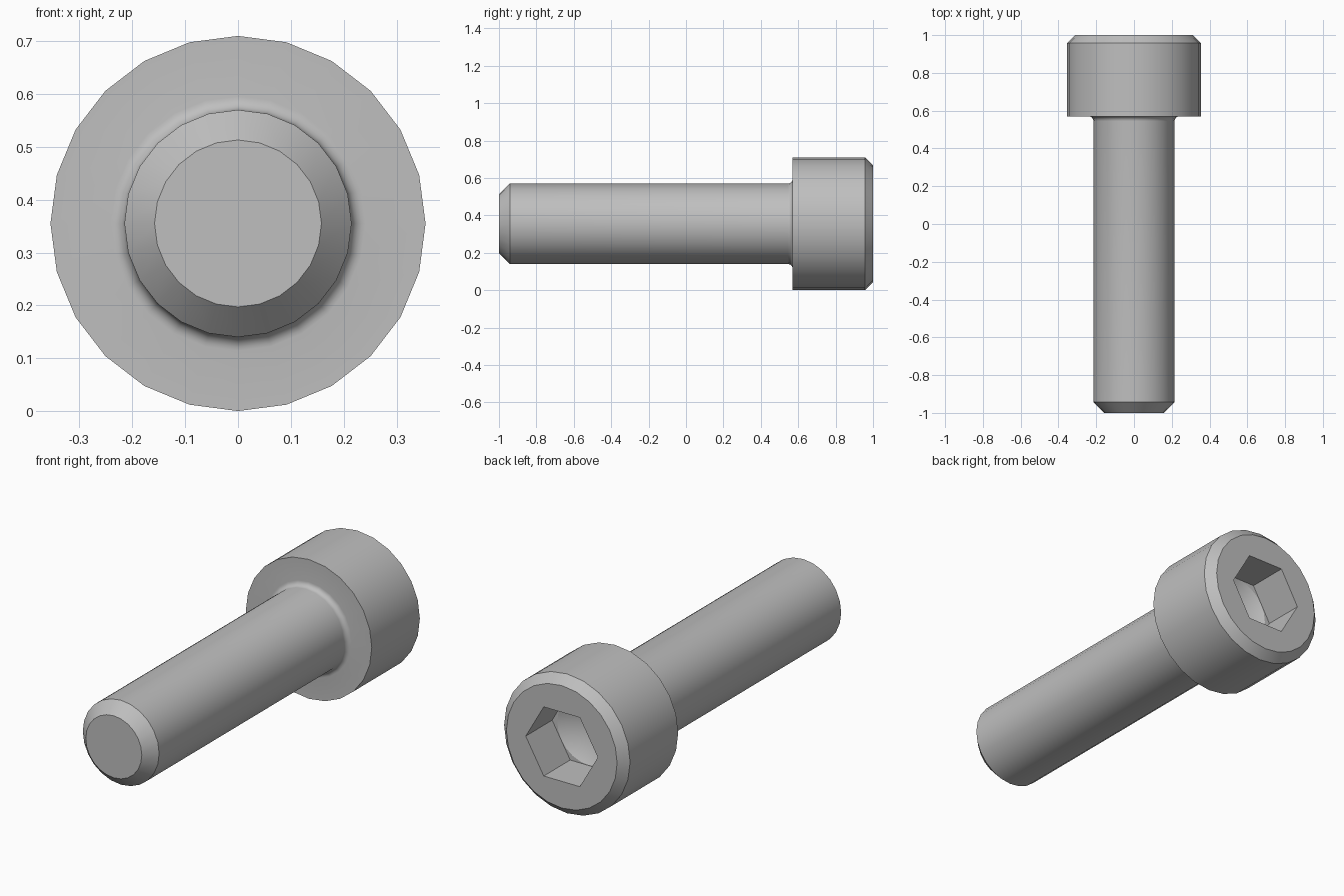
import bpy
import bmesh
from math import cos, sin, pi, radians

if "Cube" in bpy.data.objects:
    bpy.data.objects.remove(bpy.data.objects["Cube"], do_unlink=True)

SIDES = 24
HEAD_R, SHAFT_R = 0.355, 0.215
HEAD_Y = 0.57          # underside of the head
FILLET = 0.026
APOTHEM = 0.176        # half the socket width across flats
SOCKET_Y = 0.787       # socket floor

# Plain grey steel
steel = bpy.data.materials.new("grey steel")
steel.use_nodes = True
colour = (0.52, 0.52, 0.52, 1)
steel.diffuse_color = colour
steel.node_tree.nodes["Principled BSDF"].inputs["Base Color"].default_value = colour


def circle(radius):
    return lambda a: radius


def hexagon(a):
    """Radius of the hexagonal socket at angle a, corners on the x axis."""
    return APOTHEM / cos(a % (pi / 3) - pi / 6)


# Outline from the tip to the socket floor: (y, radius rule)
rings = [(-1, circle(0.158)), (-0.942, circle(SHAFT_R))]
steps = 6
for i in range(steps + 1):                     # fillet under the head
    t = i / steps * pi / 2
    rings.append((HEAD_Y - FILLET + FILLET * sin(t),
                  circle(SHAFT_R + FILLET * (1 - cos(t)))))
rings += [(HEAD_Y, circle(HEAD_R)),            # head
          (0.957, circle(HEAD_R)),
          (1, circle(0.312)),
          (1, hexagon),                        # socket
          (SOCKET_Y, hexagon),
          (SOCKET_Y, circle(APOTHEM * 0.99))]  # drilled recess rim

bm = bmesh.new()
loops = []
for y, rule in rings:
    loop = []
    for k in range(SIDES):
        a = 2 * pi * k / SIDES
        r = rule(a)
        loop.append(bm.verts.new((r * cos(a), y, HEAD_R + r * sin(a))))
    loops.append(loop)

# Skin between neighbouring rings
for low, high in zip(loops, loops[1:]):
    for k in range(SIDES):
        n = (k + 1) % SIDES
        bm.faces.new((low[k], low[n], high[n], high[k]))

# Flat tip and conical socket bottom
bm.faces.new(loops[0])
point = bm.verts.new((0, SOCKET_Y - 0.107, HEAD_R))
for k in range(SIDES):
    bm.faces.new((loops[-1][k], loops[-1][(k + 1) % SIDES], point))
bmesh.ops.recalc_face_normals(bm, faces=bm.faces)

mesh = bpy.data.meshes.new("socket_head_bolt")
bm.to_mesh(mesh)
bm.free()
mesh.materials.append(steel)
bolt = bpy.data.objects.new("socket_head_bolt", mesh)
bpy.context.collection.objects.link(bolt)

bpy.ops.object.select_all(action="DESELECT")
bolt.select_set(True)
bpy.context.view_layer.objects.active = bolt
bpy.ops.object.shade_smooth_by_angle(angle=radians(28))
